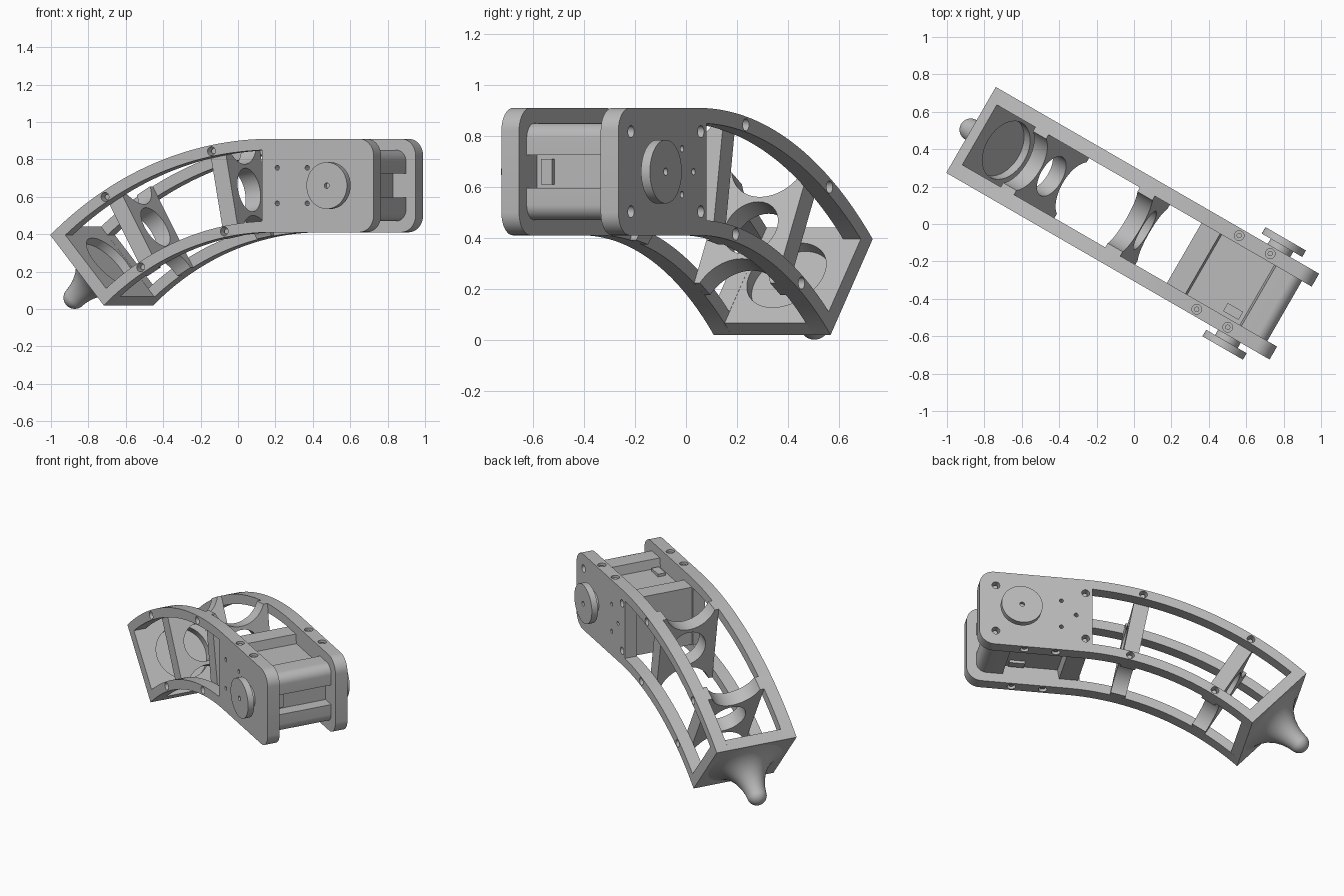
import bpy, bmesh
from math import sin, cos, radians, pi
from mathutils import Matrix, Vector

if "Cube" in bpy.data.objects:
    bpy.data.objects.remove(bpy.data.objects["Cube"])

# Built with length on x and width on y, then turned about z
TURN = Matrix.Rotation(radians(-30), 4, 'Z')
CX, CZ = 0.36, -1.16          # centre of the bend
R_IN, R_OUT, RAIL = 1.57, 2.07, 0.06
END = 41.3                    # bend angle in degrees
Y_IN, Y_OUT = 0.185, 0.265    # side plate faces
MID = 0.66                    # motor axis height

grey = bpy.data.materials.new("plain_grey")
grey.use_nodes = True
grey.diffuse_color = (0.5, 0.5, 0.5, 1)
grey.node_tree.nodes["Principled BSDF"].inputs["Base Color"].default_value = (0.5, 0.5, 0.5, 1)


def bend(a, r, y=0, along=0):
    """Point at bend angle a and radius r, shifted along the tangent."""
    s, c = sin(radians(a)), cos(radians(a))
    return Vector((CX - r * s - along * c, y, CZ + r * c - along * s))


def prism(bm, pts, y0, y1):
    """Extrude an x-z outline across the width."""
    verts = [bm.verts.new((x, y0, z)) for x, z in pts]
    face = bm.faces.new(verts)
    ext = bmesh.ops.extrude_face_region(bm, geom=[face])
    bmesh.ops.translate(bm, vec=(0, y1 - y0, 0),
                        verts=[g for g in ext["geom"] if isinstance(g, bmesh.types.BMVert)])


def rod(bm, r, p, q, r2=None, n=40):
    p, q = Vector(p), Vector(q)
    rot = (q - p).to_track_quat('Z', 'Y').to_matrix().to_4x4()
    bmesh.ops.create_cone(bm, cap_ends=True, segments=n, radius1=r, radius2=r if r2 is None else r2,
                          depth=(q - p).length, matrix=Matrix.Translation((p + q) / 2) @ rot)


def box(bm, x0, x1, y0, y1, z0, z1):
    prism(bm, [(x0, z0), (x1, z0), (x1, z1), (x0, z1)], y0, y1)


def slab(bm, a, t0, t1):
    """Cross wall standing square to the bend."""
    prism(bm, [bend(a, r, 0, t).xz for r, t in
               ((R_IN, t0), (R_IN, t1), (R_OUT, t1), (R_OUT, t0))], -Y_IN, Y_IN)


def make(name, bm, cut=None):
    """Turn a bmesh into a finished object, subtracting an optional cutter."""
    def to_object(label, b):
        bmesh.ops.recalc_face_normals(b, faces=b.faces[:])
        me = bpy.data.meshes.new(label)
        b.to_mesh(me)
        b.free()
        ob = bpy.data.objects.new(label, me)
        bpy.context.scene.collection.objects.link(ob)
        return ob
    ob = to_object(name, bm)
    if cut is not None:
        tool = to_object(name + "_cutter", cut)
        tool.hide_render = True
        mod = ob.modifiers.new("cut", 'BOOLEAN')
        mod.operation, mod.solver, mod.object = 'DIFFERENCE', 'EXACT', tool
        bpy.context.view_layer.update()
        done = bpy.data.meshes.new_from_object(ob.evaluated_get(bpy.context.evaluated_depsgraph_get()))
        ob.modifiers.clear()
        ob.data = done
        bpy.data.objects.remove(tool)
    me = ob.data
    me.materials.clear()
    me.materials.append(grey)
    me.shade_smooth()
    me.set_sharp_from_angle(angle=radians(30))
    me.transform(TURN)
    return ob


def corner(x, z, r, a0, a1, n=10):
    return [(x + r * cos(radians(a0 + (a1 - a0) * i / n)),
             z + r * sin(radians(a0 + (a1 - a0) * i / n))) for i in range(n + 1)]


def arc(r, a0, a1, n=32):
    return [tuple(bend(a0 + (a1 - a0) * i / n, r).xz) for i in range(n + 1)]


# Side plates: rounded motor end running into two curved rails
outline = (corner(0.9, 0.5, 0.09, -90, 0) + corner(0.9, 0.82, 0.09, 0, 90)
           + arc(R_OUT, 0, END) + arc(R_IN, END, 0))
window = ([(0.30, CZ + R_OUT - RAIL)] + arc(R_OUT - RAIL, 2.5, END - 2)
          + arc(R_IN + RAIL, END - 2.5, 2.5) + [(0.30, CZ + R_IN + RAIL)])
for side, label in ((1, "left"), (-1, "right")):
    plate, cut, screws = bmesh.new(), bmesh.new(), bmesh.new()
    prism(plate, outline, side * Y_IN, side * Y_OUT)
    prism(cut, window, side * 0.1, side * 0.35)
    holes = [bend(a, r) for a in (10.5, 30.3) for r in (R_IN + 0.032, R_OUT - 0.032)]
    if side > 0:
        holes += [Vector((x, 0, MID + dz)) for x in (0.342, 0.89) for dz in (-0.157, 0.157)]
        pins = [(0.49, 0.09), (0.49, -0.09), (0.4, 0)]
    else:
        pins = [(x, dz) for x in (0.395, 0.58) for dz in (-0.095, 0.095)]
    for p in holes:
        rod(cut, 0.024, (p.x, side * 0.215, p.z), (p.x, side * 0.3, p.z), n=24)
        rod(screws, 0.014, (p.x, side * 0.21, p.z), (p.x, side * 0.24, p.z), n=16)
    for x, dz in pins:
        rod(cut, 0.013, (x, side * 0.22, MID + dz), (x, side * 0.3, MID + dz), n=16)
    # Screw holes in the upper and lower edges
    for x in (0.518, 0.71):
        for s in (-1, 1):
            rod(cut, 0.026, (x, side * 0.227, MID + s * 0.22), (x, side * 0.227, MID + s * 0.3), n=24)
            rod(screws, 0.014, (x, side * 0.227, MID + s * 0.21), (x, side * 0.227, MID + s * 0.24), n=16)
    make(label + "_side_plate", plate, cut)
    make(label + "_screws", screws)

    # Output horn on the motor axis
    horn, bore = bmesh.new(), bmesh.new()
    rod(horn, 0.125, (0.742, side * 0.297, MID), (0.742, side * 0.337, MID), n=64)
    rod(bore, 0.015, (0.742, side * 0.315, MID), (0.742, side * 0.36, MID), n=20)
    make(label + "_horn", horn, bore)
    shaft = bmesh.new()
    rod(shaft, 0.07, (0.742, side * 0.26, MID), (0.742, side * 0.298, MID))
    make(label + "_horn_shaft", shaft)

# Cross braces with a round hole and saddle cuts above and below
for label, a in (("upper", 10.7), ("lower", 30)):
    brace, cut = bmesh.new(), bmesh.new()
    slab(brace, a, -0.047, 0.047)
    for r, radius in ((1.82, 0.118), (R_OUT + 0.06, 0.17), (R_IN - 0.06, 0.17)):
        rod(cut, radius, bend(a, r, 0, -0.2), bend(a, r, 0, 0.2), n=64)
    make(label + "_cross_brace", brace, cut)

# End wall with a shallow round recess inside
wall, cut = bmesh.new(), bmesh.new()
slab(wall, END, -0.07, 0)
rod(cut, 0.168, bend(END, 1.82, 0, -0.2), bend(END, 1.82, 0, -0.02), n=64)
make("end_wall", wall, cut)

# Flared foot with a ball tip, spun from a profile
profile = [(0, 0), (0.235, 0), (0.2, 0.012), (0.16, 0.035), (0.125, 0.065),
           (0.095, 0.105), (0.075, 0.15), (0.064, 0.19)]
profile += corner(0, 0.222, 0.06, 0, 90)
foot = bmesh.new()
verts = [foot.verts.new((r, 0, h)) for r, h in profile]
edges = [foot.edges.new(pair) for pair in zip(verts, verts[1:])]
bmesh.ops.spin(foot, geom=verts + edges, cent=(0, 0, 0), axis=(0, 0, 1), angle=2 * pi, steps=48)
bmesh.ops.remove_doubles(foot, verts=foot.verts[:], dist=0.0005)
base = bend(END, 1.82)
axis = bend(END, 1.82, 0, 1) - base
foot.transform(Matrix.Translation(base) @ axis.to_track_quat('Z', 'Y').to_matrix().to_4x4())
make("foot", foot)

# Motor body: four corner columns with recesses between them
half = ([(0.31, 0.19), (0.425, 0.19), (0.435, 0.13), (0.76, 0.13), (0.77, 0.19)]
        + corner(0.87, 0.13, 0.06, 90, 0) + [(0.93, 0.065), (0.85, 0.065)])
motor = bmesh.new()
prism(motor, [(x, MID + z) for x, z in half] + [(x, MID - z) for x, z in reversed(half)], -Y_IN, Y_IN)
make("motor_body", motor)

# Cable sockets
sockets = bmesh.new()
box(sockets, 0.845, 0.87, -0.155, -0.105, MID - 0.05, MID + 0.05)
for s in (-1, 1):
    box(sockets, 0.645, 0.74, -0.165, -0.115, MID + s * 0.125, MID + s * 0.148)
make("cable_sockets", sockets)
